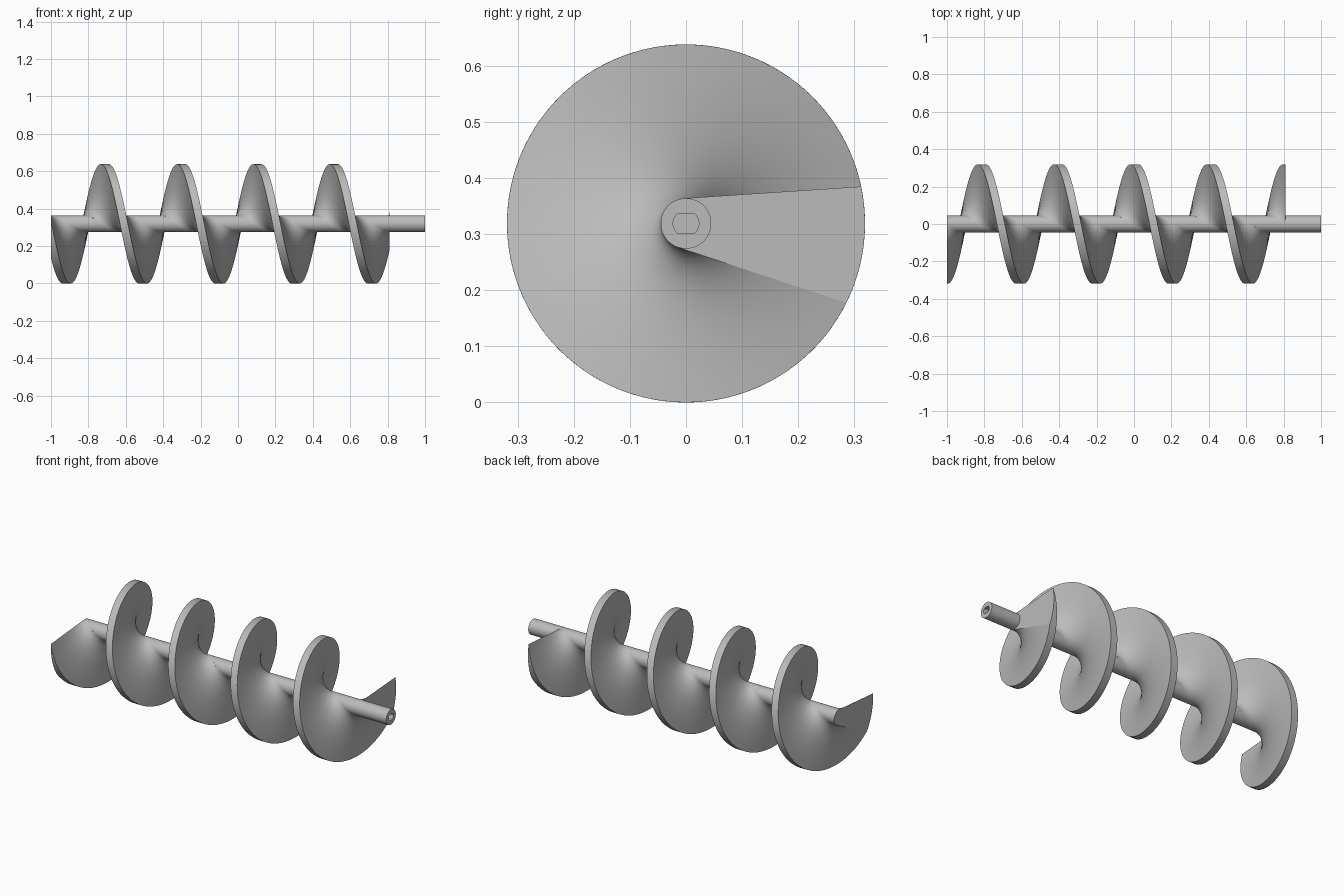
import bpy
import bmesh
import math

cube = bpy.data.objects.get("Cube")
if cube:
    bpy.data.objects.remove(cube, do_unlink=True)

AXIS_Z = 0.319       # height of the shaft axis
R_OUT = 0.319        # blade radius
R_SHAFT = 0.045
PITCH = 0.408
X_START, X_END = -1.0, 0.81

steel = bpy.data.materials.new("grey_steel")
steel.use_nodes = True
GREY = (0.5, 0.5, 0.5, 1)
steel.diffuse_color = GREY
steel.node_tree.nodes["Principled BSDF"].inputs["Base Color"].default_value = GREY


def loft(name, rings):
    """Skin closed rings of equal point count and cap both ends."""
    bm = bmesh.new()
    loops = [[bm.verts.new(p) for p in ring] for ring in rings]
    n = len(loops[0])
    for a, b in zip(loops, loops[1:]):
        for i in range(n):
            j = (i + 1) % n
            bm.faces.new((a[i], a[j], b[j], b[i]))
    bm.faces.new(loops[0])
    bm.faces.new(loops[-1])
    bmesh.ops.recalc_face_normals(bm, faces=bm.faces[:])
    mesh = bpy.data.meshes.new(name)
    bm.to_mesh(mesh)
    bm.free()
    mesh.materials.append(steel)
    obj = bpy.data.objects.new(name, mesh)
    bpy.context.collection.objects.link(obj)
    bpy.ops.object.select_all(action='DESELECT')
    obj.select_set(True)
    bpy.context.view_layer.objects.active = obj
    bpy.ops.object.shade_smooth_by_angle(angle=math.radians(30))
    for f in mesh.polygons:          # end caps stay flat
        if len(f.vertices) > 4:
            f.use_smooth = False
    return obj


# Shaft with a blind double-flat drive socket in its far end
def circle(x, r, flat=1.0, n=64):
    ring = []
    for i in range(n):
        a = 2 * math.pi * i / n
        z = max(-flat, min(flat, r * math.sin(a)))
        ring.append((x, r * math.cos(a), AXIS_Z + z))
    return ring


loft("shaft", [circle(-1, R_SHAFT), circle(1, R_SHAFT),
               circle(1, 0.023, 0.018), circle(0.9, 0.023, 0.018)])

# Blade section: a wedge whose sides are tangent to the shaft
flare = math.radians(11)
tip = flare + math.asin(R_SHAFT / R_OUT)
root = (-R_SHAFT * math.sin(flare), R_SHAFT * math.cos(flare))
end = (R_OUT * math.cos(tip), R_OUT * math.sin(tip))
SIDE, ARC = 14, 10
side = []
for i in range(SIDE + 1):
    t = (i / SIDE) ** 1.5            # finer near the root
    side.append((root[0] + (end[0] - root[0]) * t,
                 root[1] + (end[1] - root[1]) * t))
arc = [(R_OUT * math.cos(tip * (1 - 2 * i / ARC)),
        R_OUT * math.sin(tip * (1 - 2 * i / ARC))) for i in range(1, ARC)]
section = side + arc + [(u, -v) for u, v in reversed(side)]

# Spiral blade: the section twisted steadily along the shaft
STEPS = 400
END_ANGLE = math.radians(-7.2)
rings = []
for s in range(STEPS + 1):
    x = X_START + (X_END - X_START) * s / STEPS
    a = END_ANGLE + 2 * math.pi * (x - X_END) / PITCH
    c, d = math.cos(a), math.sin(a)
    rings.append([(x, u * c - v * d, AXIS_Z + u * d + v * c) for u, v in section])
loft("spiral_blade", rings)
